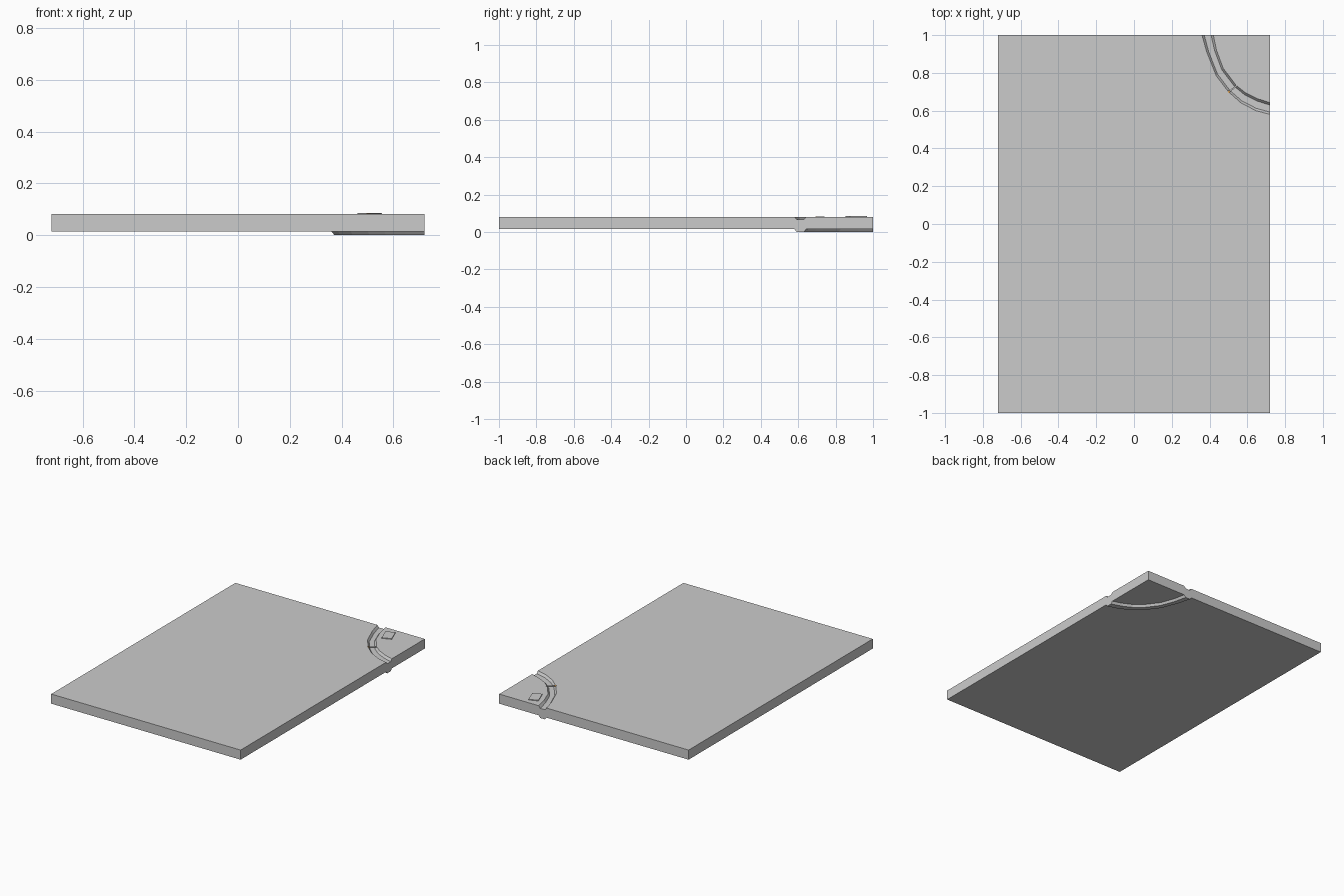
import bpy, bmesh, math

if "Cube" in bpy.data.objects:
    bpy.data.objects.remove(bpy.data.objects["Cube"])

X, Y, TOP, BOT, DIP = 0.72, 1.0, 0.081, 0.015, 0.015

# River bank lines, from the back edge round to the right edge
outer = [(0.36, 1), (0.385, 0.91), (0.435, 0.785), (0.50, 0.70),
         (0.565, 0.642), (0.645, 0.60), (0.72, 0.58)]
inner = [(0.42, 1), (0.437, 0.92), (0.472, 0.825), (0.54, 0.735),
         (0.59, 0.695), (0.655, 0.663), (0.72, 0.642)]


def finish(name, bm, color=None):
    bmesh.ops.recalc_face_normals(bm, faces=bm.faces)
    me = bpy.data.meshes.new(name)
    bm.to_mesh(me)
    bm.free()
    ob = bpy.data.objects.new(name, me)
    bpy.context.collection.objects.link(ob)
    if color:
        mat = bpy.data.materials.new(name + "_colour")
        mat.diffuse_color = color
        mat.use_nodes = True
        mat.node_tree.nodes["Principled BSDF"].inputs["Base Color"].default_value = mat.diffuse_color
        me.materials.append(mat)
    return ob


def box(name, loc, size, angle, color=None):
    bm = bmesh.new()
    bmesh.ops.create_cube(bm, size=1)
    bmesh.ops.scale(bm, vec=size, verts=bm.verts)
    ob = finish(name, bm, color)
    ob.location = loc
    ob.rotation_euler.z = angle
    return ob


def sheet(bm, z):
    """Flat land with the sunken river bed; returns the outline loop."""
    lines = []
    for t, dz in ((0, 0), (0.2, -DIP), (0.8, -DIP), (1, 0)):
        lines.append([bm.verts.new((a[0] + (b[0] - a[0]) * t,
                                    a[1] + (b[1] - a[1]) * t, z + dz))
                      for a, b in zip(outer, inner)])
    for p, q in zip(lines, lines[1:]):
        for i in range(len(p) - 1):
            bm.faces.new((p[i], p[i + 1], q[i + 1], q[i]))
    far = [bm.verts.new((x, y, z)) for x, y in ((X, -Y), (-X, -Y), (-X, Y))]
    corner = bm.verts.new((X, Y, z))
    bm.faces.new(lines[0] + far)
    bm.faces.new(lines[3] + [corner])
    return ([l[0] for l in lines] + [corner]
            + [l[-1] for l in reversed(lines)] + far)


# Ground slab: top and underside share the same river bed shape
bm = bmesh.new()
a, b = sheet(bm, TOP), sheet(bm, BOT)
for i in range(len(a)):
    j = (i + 1) % len(a)
    bm.faces.new((a[i], a[j], b[j], b[i]))
finish("ground_slab", bm)

# Raised pad in the corner
box("corner_pad", (0.508, 0.91, TOP + 0.002), (0.064, 0.097, 0.006), math.radians(21))

# Small footbridge with a coloured end post
ang = math.atan2(0.04, 0.05)
box("footbridge", (0.524, 0.717, TOP + 0.0005), (0.064, 0.008, 0.003), ang)
box("bridge_post", (0.503, 0.70, TOP + 0.001), (0.01, 0.012, 0.004), ang,
    (0.8, 0.4, 0.1, 1))
